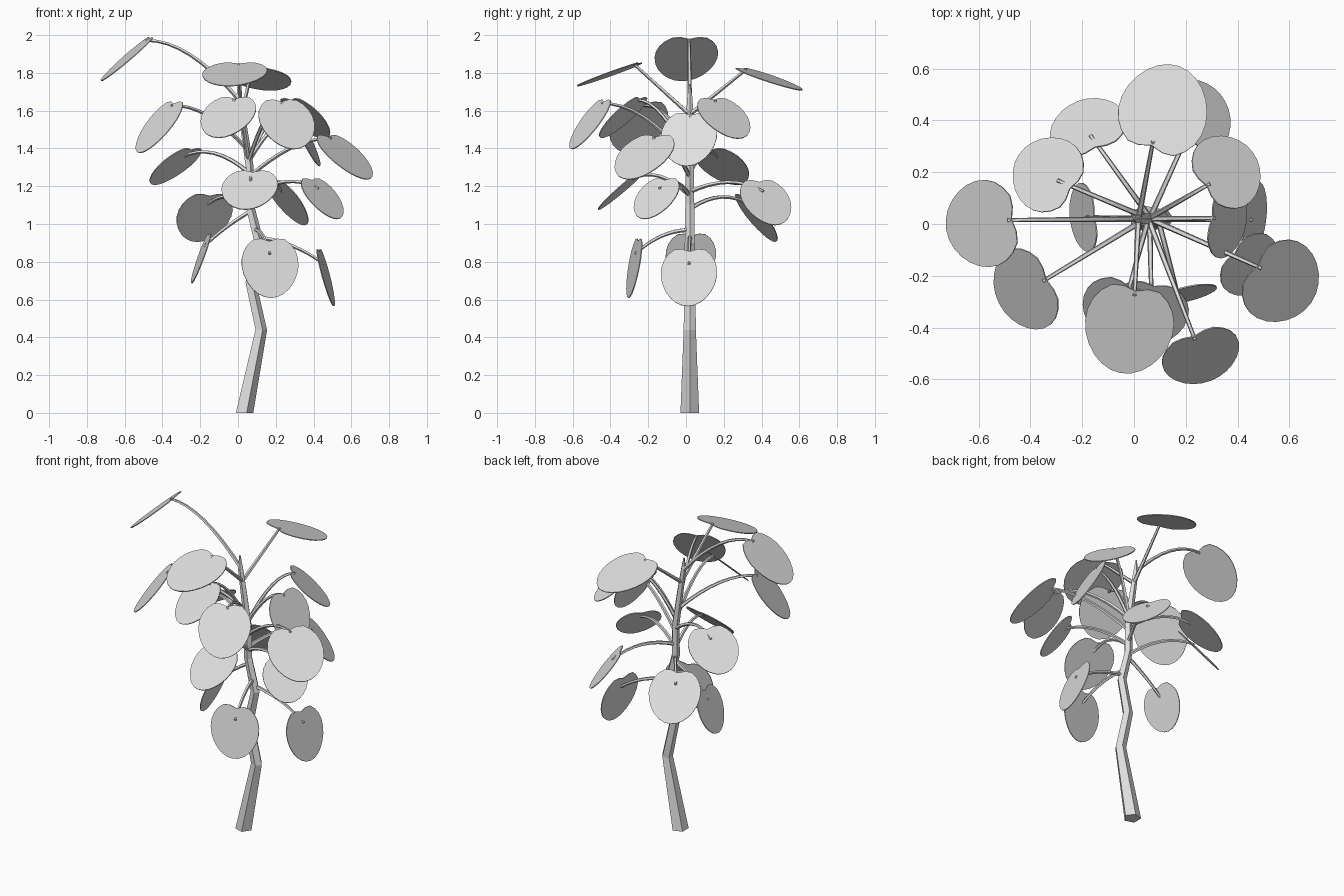
import bpy, bmesh
from math import sin, cos, pi, radians
from mathutils import Matrix, Vector

cube = bpy.data.objects.get("Cube")
if cube:
    bpy.data.objects.remove(cube, do_unlink=True)

grey = bpy.data.materials.new("plain grey")
grey.use_nodes = True
grey.diffuse_color = (0.74, 0.74, 0.74, 1)
grey.node_tree.nodes["Principled BSDF"].inputs["Base Color"].default_value = grey.diffuse_color


def add_object(name, bm):
    """Turn a bmesh into a linked object with the shared material."""
    bmesh.ops.recalc_face_normals(bm, faces=bm.faces)
    mesh = bpy.data.meshes.new(name)
    bm.to_mesh(mesh)
    bm.free()
    mesh.materials.append(grey)
    obj = bpy.data.objects.new(name, mesh)
    bpy.context.collection.objects.link(obj)
    return obj


def tube(name, path, radii, side):
    """Sweep a tapered pentagon along a path lying in a plane with normal `side`."""
    bm = bmesh.new()
    rings = []
    for i, (point, radius) in enumerate(zip(path, radii)):
        tangent = (path[min(i + 1, len(path) - 1)] - path[max(i - 1, 0)]).normalized()
        up = side.cross(tangent)
        ring = []
        for k in range(5):
            angle = 2 * pi * k / 5
            co = point + radius * (up * cos(angle) + side * sin(angle))
            co.z = max(co.z, 0)
            ring.append(bm.verts.new(co))
        rings.append(ring)
    for low, high in zip(rings, rings[1:]):
        for k in range(5):
            n = (k + 1) % 5
            bm.faces.new((low[k], low[n], high[n], high[k]))
    bm.faces.new(rings[0])
    bm.faces.new(rings[-1])
    return add_object(name, bm)


# Crooked, tapering trunk
trunk_path = [Vector((x, 0.02, z)) for x, z in (
    (0.03, -0.02), (0.12, 0.44), (0.065, 0.69), (0.11, 0.9),
    (0.06, 1.1), (0.06, 1.3), (0.03, 1.5), (0.005, 1.66), (0, 1.74))]
tube("trunk", trunk_path,
     (0.052, 0.034, 0.031, 0.028, 0.025, 0.023, 0.02, 0.016, 0.004),
     Vector((0, 1, 0)))


def trunk_at(height):
    """Point on the trunk's centre line at a height."""
    for low, high in zip(trunk_path, trunk_path[1:]):
        if height <= high.z:
            return low.lerp(high, (height - low.z) / (high.z - low.z))
    return trunk_path[-1]


def leaf_blade(name, centre, half, along, across):
    """Flat rounded blade with a notch where the stalk joins."""
    bm = bmesh.new()
    count = 24
    verts = []
    for k in range(count):
        angle = 2 * pi * k / count - pi
        notch = max(0, 1 - abs(angle) / 0.45)
        u = half * (0.2 * notch - 1.03 * cos(angle))
        v = 0.93 * half * sin(angle) * (1 + 0.1 * cos(angle))
        verts.append(bm.verts.new(centre + along * u + across * v))
    bm.faces.new(verts)
    obj = add_object(name, bm)
    solid = obj.modifiers.new("thickness", "SOLIDIFY")
    solid.thickness = 0.005
    solid.offset = 0


def leaf(number, x, y, z, half, pitch, yaw, start):
    """One leaf: blade tilted away from the trunk, and its arched stalk."""
    centre, root = Vector((x, y, z)), trunk_at(start)
    out = Vector((x - root.x, y - root.y, 0)).normalized()
    out.rotate(Matrix.Rotation(radians(yaw), 3, "Z"))
    across = Vector((-out.y, out.x, 0))
    tilt = radians(pitch)
    along = out * cos(tilt) - Vector((0, 0, sin(tilt)))
    leaf_blade(f"leaf_{number}", centre, half, along, across)

    # Low stalks run on under the blade, high ones stop near the notch
    low = start < 1.2 or number == 9
    end = centre - along * half * (0.4 if low else 0.74) + across.cross(along) * -0.006
    bend = root.lerp(end, 0.55)
    if pitch > 30:
        bend.z = centre.z - along.z * half + (0.03 if low else -0.02)
    path = []
    for i in range(9):
        t = i / 8
        path.append(root * (1 - t) ** 2 + bend * 2 * t * (1 - t) + end * t * t)
    side = Vector((root.y - end.y, end.x - root.x, 0)).normalized()
    tube(f"stalk_{number}", path, [0.012 - 0.0005 * i for i in range(9)], side)


# Blade centre, half length, downward pitch, yaw off the radial direction,
# and height of the stalk on the trunk
leaves = (
    (-0.585, 0, 1.88, 0.181, 41, 7, 1.66),
    (-0.02, -0.4, 1.795, 0.184, 20, -5, 1.58),
    (0.115, 0.44, 1.77, 0.184, 19, -6, 1.58),
    (-0.42, -0.255, 1.52, 0.177, 52, -4, 1.4),
    (-0.055, -0.335, 1.57, 0.162, 43, -6, 1.33),
    (0.26, -0.51, 1.535, 0.166, 54, 0, 1.33),
    (0.36, 0.205, 1.565, 0.161, 43, 5, 1.33),
    (0.57, -0.225, 1.36, 0.18, 42, -9, 1.25),
    (-0.335, 0.195, 1.31, 0.161, 38, -10, 1.27),
    (0.36, 0.015, 1.455, 0.161, 64, -9, 1.33),
    (0.465, 0.015, 0.725, 0.161, 75, -7, 0.93),
    (0.06, -0.34, 1.185, 0.161, 41, -10, 1.15),
    (0.45, -0.16, 1.14, 0.144, 50, -14, 1.15),
    (0.265, 0.425, 1.12, 0.155, 52, -35, 1.17),
    (-0.18, 0.375, 1.04, 0.165, 52, -14, 1.08),
    (0.17, -0.275, 0.775, 0.164, 80, -4, 0.97),
    (-0.195, 0.025, 0.825, 0.144, 70, 8, 1.07),
)
for number, data in enumerate(leaves, 1):
    leaf(number, *data)
